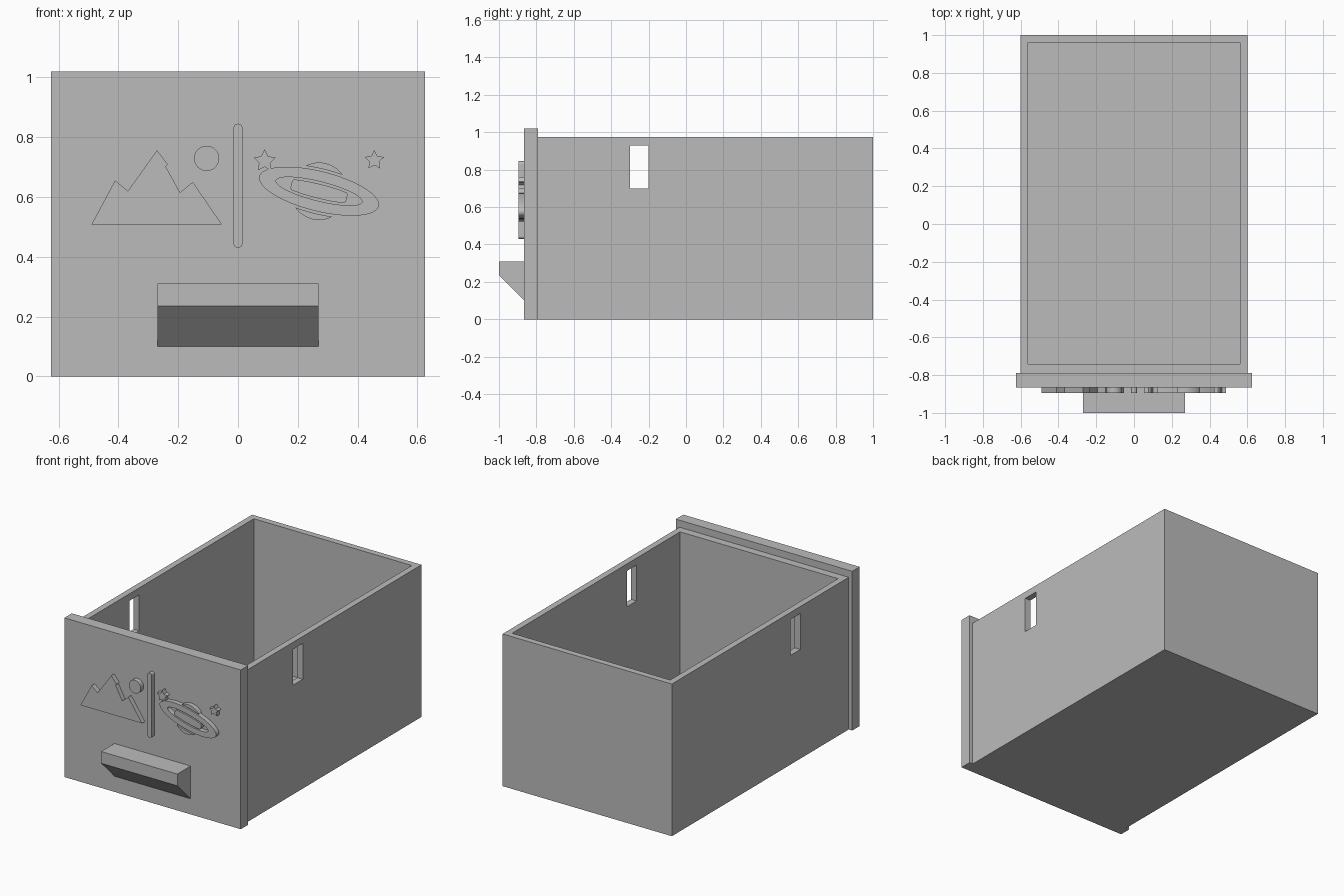
import bpy, bmesh
from math import sin, cos, pi, radians, sqrt, asin
from mathutils import Vector

if "Cube" in bpy.data.objects:
    bpy.data.objects.remove(bpy.data.objects["Cube"], do_unlink=True)

GREY = (0.5, 0.5, 0.5, 1)
mat = bpy.data.materials.new("plain grey")
mat.use_nodes = True
mat.diffuse_color = GREY
mat.node_tree.nodes["Principled BSDF"].inputs["Base Color"].default_value = GREY

PANEL_FRONT = -0.865
RELIEF = 0.03


def add_object(name, verts, faces):
    mesh = bpy.data.meshes.new(name)
    mesh.from_pydata(verts, [], faces)
    mesh.materials.append(mat)
    obj = bpy.data.objects.new(name, mesh)
    bpy.context.collection.objects.link(obj)
    return obj


def box(name, low, high):
    obj = add_object(name, [], [])
    bm = bmesh.new()
    bmesh.ops.create_cube(bm, size=1)
    for v in bm.verts:
        v.co = [(a + b) / 2 + c * (b - a) for a, b, c in zip(low, high, v.co)]
    bm.to_mesh(obj.data)
    bm.free()
    return obj


def cut(target, cutter):
    mod = target.modifiers.new(cutter.name, "BOOLEAN")
    mod.operation = "DIFFERENCE"
    mod.solver = "EXACT"
    mod.object = cutter
    cutter.hide_render = True
    cutter.hide_set(True)
    cutter.display_type = "WIRE"


def thicken(obj, thickness):
    mod = obj.modifiers.new("thickness", "SOLIDIFY")
    mod.thickness = thickness
    mod.offset = 0
    return obj


def relief(name, points):
    """Raised flat shape from an outline of (x, z) points."""
    y = PANEL_FRONT - RELIEF / 2
    return thicken(add_object(name, [(x, y, z) for x, z in points],
                              [range(len(points))]), RELIEF)


def band(name, outer, inner, closed):
    """Raised strip between two matching outlines."""
    y = PANEL_FRONT - RELIEF / 2
    n = len(outer)
    faces = [(i, (i + 1) % n, n + (i + 1) % n, n + i)
             for i in range(n if closed else n - 1)]
    return thicken(add_object(name, [(x, y, z) for x, z in outer + inner], faces), RELIEF)


def arc(cx, cz, r, start=0, end=2 * pi, n=48):
    return [(cx + r * cos(start + (end - start) * i / n),
             cz + r * sin(start + (end - start) * i / n)) for i in range(n)]


# Open tray with a slot through both side walls
tray = box("drawer_tray", (-0.6, -0.79, 0), (0.6, 1, 0.975))
cut(tray, box("cavity_cutter", (-0.56, -0.74, 0.04), (0.56, 0.96, 1.2)))
cut(tray, box("side_slot_cutter", (-0.8, -0.3, 0.7), (0.8, -0.2, 0.93)))

# Front panel
box("front_panel", (-0.625, PANEL_FRONT, 0), (0.625, -0.79, 1.02))

# Wedge handle
profile = [(PANEL_FRONT, 0.1), (-1, 0.235), (-1, 0.31), (PANEL_FRONT, 0.31)]
handle = add_object("handle", [(x, y, z) for x in (-0.27, 0.27) for y, z in profile],
                    [(0, 1, 2, 3), (7, 6, 5, 4)]
                    + [(i, i + 4, (i + 1) % 4 + 4, (i + 1) % 4) for i in range(4)])
bm = bmesh.new()
bm.from_mesh(handle.data)
bmesh.ops.recalc_face_normals(bm, faces=bm.faces)
bm.to_mesh(handle.data)
bm.free()

# Mountains and sun
relief("mountains", [(-0.49, 0.508), (-0.054, 0.508), (-0.151, 0.65), (-0.194, 0.615),
                     (-0.242, 0.702), (-0.235, 0.709), (-0.271, 0.756),
                     (-0.368, 0.62), (-0.411, 0.655)])
relief("sun", arc(-0.105, 0.729, 0.042))

# Rounded divider bar
relief("divider_bar", arc(0, 0.83, 0.015, 0, pi, 12) + [(-0.015, 0.83)]
       + arc(0, 0.445, 0.015, pi, 2 * pi, 12) + [(0.015, 0.445)])

# Stars
for name, cx, cz, r in (("left_star", 0.456, 0.723, 0.034),
                        ("right_star", 0.089, 0.72, 0.039)):
    relief(name, [(cx + k * cos(pi / 2 + i * pi / 5), cz + k * sin(pi / 2 + i * pi / 5))
                  for i in range(10) for k in [r if i % 2 == 0 else r * 0.5]])

# Ringed planet, drawn in the tilted frame of its ring
TILT = radians(-14)
GAP = 0.008
RADIUS = 0.096
OUTER = (0.206, 0.067)
INNER = (0.148, 0.032)


def tilted(x, z):
    return (0.271 + x * cos(TILT) - z * sin(TILT), 0.619 + x * sin(TILT) + z * cos(TILT))


def polar(r, t):
    return tilted(r * cos(t), r * sin(t))


def reach(a, b, t):
    return 1 / sqrt((cos(t) / a) ** 2 + (sin(t) / b) ** 2)


turn = [2 * pi * i / 96 for i in range(96)]
band("planet_ring",
     [tilted(OUTER[0] * cos(t), OUTER[1] * sin(t)) for t in turn],
     [tilted(INNER[0] * cos(t), INNER[1] * sin(t)) for t in turn], True)
relief("planet_middle",
       [polar(min(RADIUS, reach(INNER[0] - GAP, INNER[1] - GAP, t)), t) for t in turn])
a, b = OUTER[0] + GAP, OUTER[1] + GAP
edge = asin(sqrt((RADIUS ** -2 - a ** -2) / (b ** -2 - a ** -2)))
for name, base in (("planet_top", 0), ("planet_bottom", pi)):
    sweep = [base + edge + (pi - 2 * edge) * (0.01 + 0.98 * i / 24) for i in range(25)]
    band(name, [polar(RADIUS, t) for t in sweep],
         [polar(reach(a, b, t), t) for t in sweep], False)
